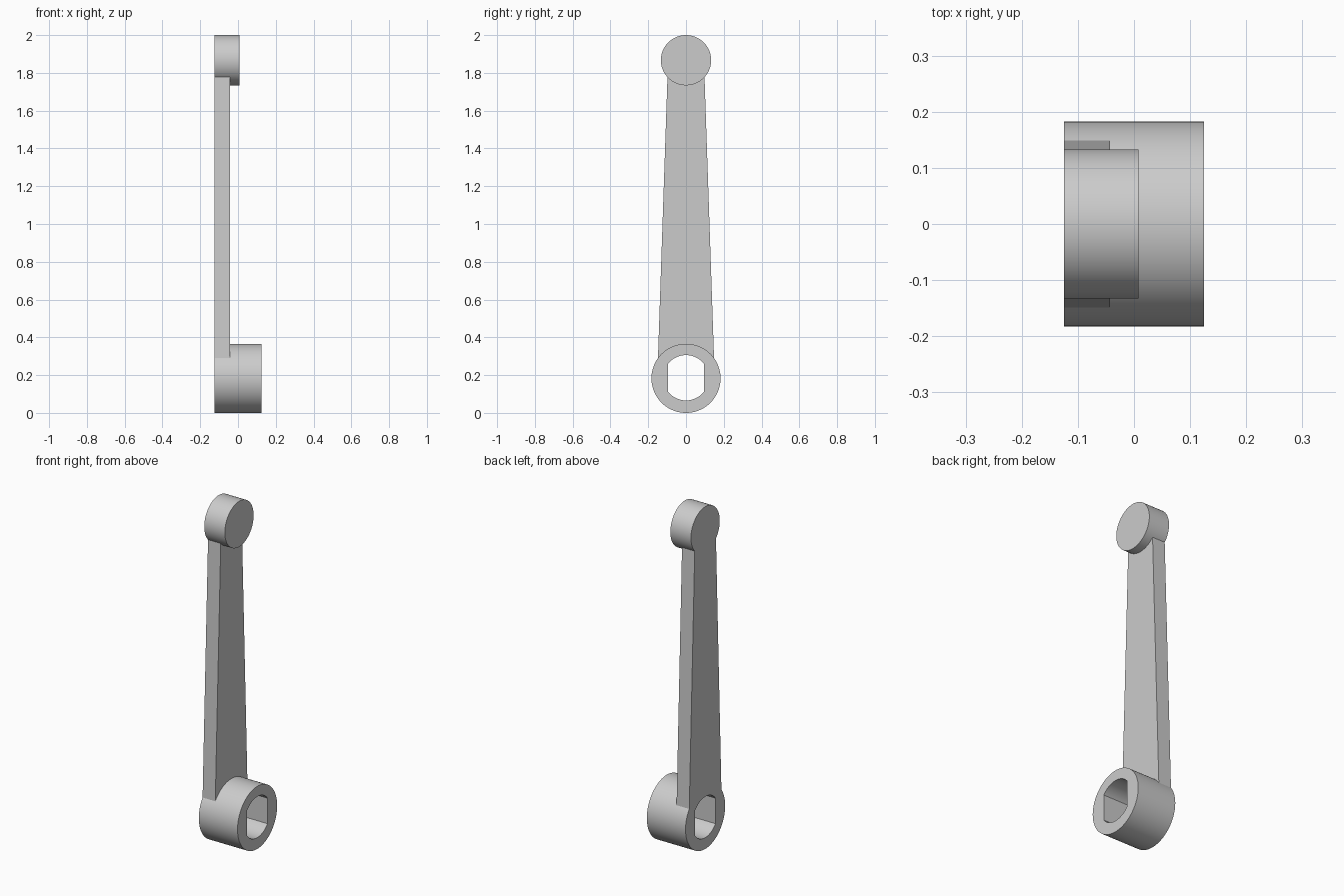
import bpy
import bmesh
from math import asin, cos, pi, sin

cube = bpy.data.objects.get("Cube")
if cube:
    bpy.data.objects.remove(cube, do_unlink=True)

BACK = -0.125
HUB_Z, HUB_R = 0.183, 0.183
BOSS_Z, BOSS_R = 1.867, 0.133
BORE_Z, BORE_R, BORE_FLAT = 0.186, 0.12, 0.094

grey = bpy.data.materials.new("light grey")
grey.use_nodes = True
grey.diffuse_color = (0.6, 0.6, 0.6, 1)
grey.node_tree.nodes["Principled BSDF"].inputs["Base Color"].default_value = (0.6, 0.6, 0.6, 1)


def arc(z, radius, start, end, steps):
    """Points (y, z) along an arc, both ends included."""
    return [(radius * cos(start + (end - start) * i / steps),
             z + radius * sin(start + (end - start) * i / steps))
            for i in range(steps + 1)]


def prism(name, outline, x0, x1):
    """Extrude a (y, z) outline along x."""
    bm = bmesh.new()
    face = bm.faces.new([bm.verts.new((x0, y, z)) for y, z in outline])
    result = bmesh.ops.extrude_face_region(bm, geom=[face])
    moved = [v for v in result["geom"] if isinstance(v, bmesh.types.BMVert)]
    bmesh.ops.translate(bm, verts=moved, vec=(x1 - x0, 0, 0))
    bmesh.ops.recalc_face_normals(bm, faces=bm.faces)
    mesh = bpy.data.meshes.new(name)
    bm.to_mesh(mesh)
    bm.free()
    mesh.materials.append(grey)
    obj = bpy.data.objects.new(name, mesh)
    bpy.context.collection.objects.link(obj)
    return obj


def combine(target, tool, operation):
    """Apply a boolean and discard the tool."""
    mod = target.modifiers.new(operation.lower(), "BOOLEAN")
    mod.object, mod.operation, mod.solver = tool, operation, "EXACT"
    bpy.context.view_layer.objects.active = target
    bpy.ops.object.modifier_apply(modifier=mod.name)
    bpy.data.objects.remove(tool, do_unlink=True)


# Tapered flat arm, ending inside the two round ends
arm = prism("crank_arm", [(-0.152, HUB_Z), (0.152, HUB_Z),
                          (0.095, BOSS_Z), (-0.095, BOSS_Z)], BACK, -0.043)

# Round hub and handle boss, flush with the back of the arm
hub = prism("hub", arc(HUB_Z, HUB_R, 0, 2 * pi, 96)[:-1], BACK, 0.125)
boss = prism("handle_boss", arc(BOSS_Z, BOSS_R, 0, 2 * pi, 96)[:-1], BACK, 0.008)
combine(arm, hub, "UNION")
combine(arm, boss, "UNION")

# Shaft bore with two flats, through the hub
half = asin(BORE_FLAT / BORE_R)
bore = prism("bore_cutter",
             arc(BORE_Z, BORE_R, pi / 2 - half, pi / 2 + half, 28)
             + arc(BORE_Z, BORE_R, 1.5 * pi - half, 1.5 * pi + half, 28), -0.2, 0.2)
combine(arm, bore, "DIFFERENCE")

# Smooth round walls with crisp edges
bpy.ops.object.select_all(action="DESELECT")
arm.select_set(True)
bpy.context.view_layer.objects.active = arm
bpy.ops.object.shade_smooth_by_angle(angle=pi / 6)
